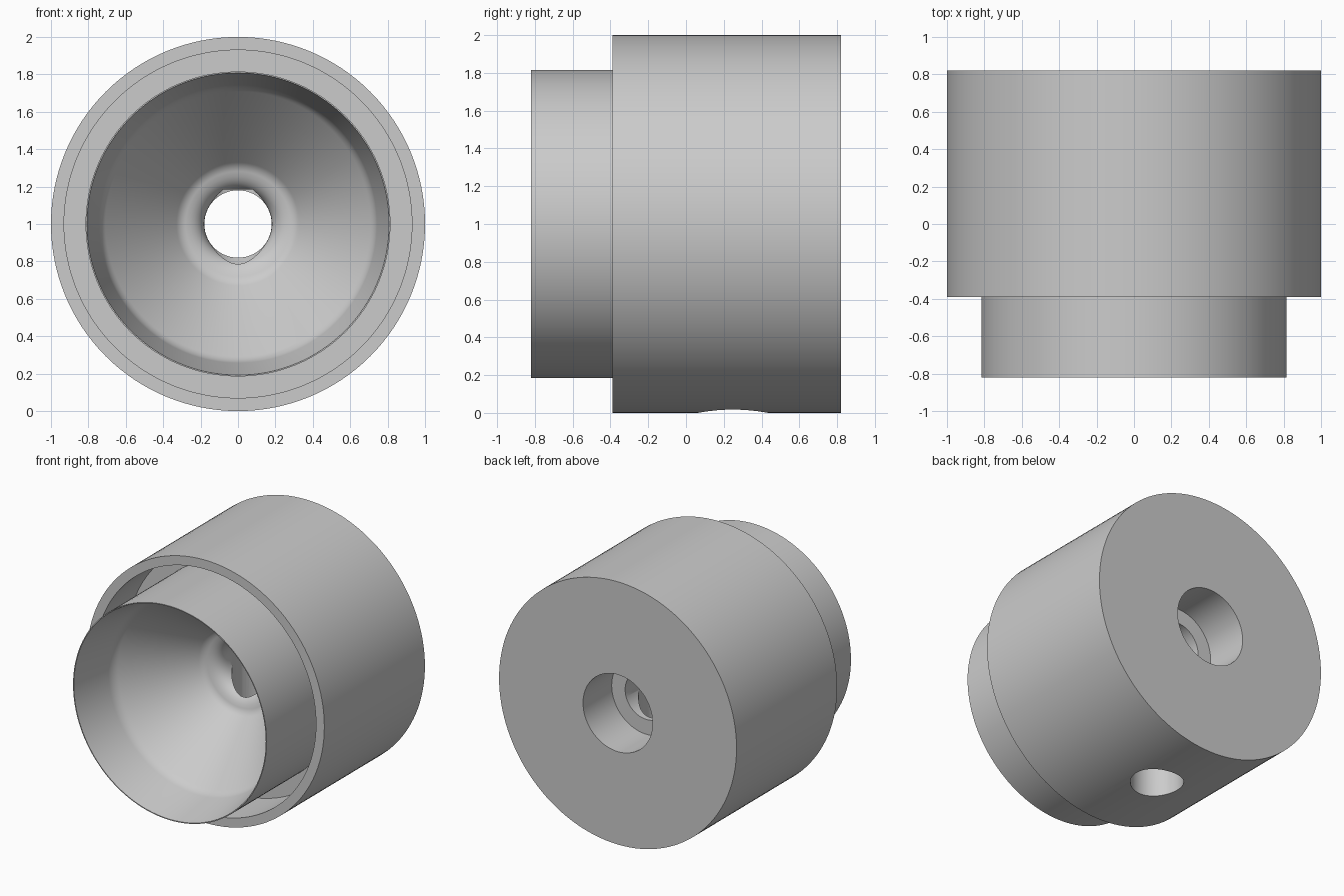
import bpy, bmesh, math
from mathutils import Vector, Matrix

if "Cube" in bpy.data.objects:
    bpy.data.objects.remove(bpy.data.objects["Cube"], do_unlink=True)

AXIS = Vector((0, 0, 1))  # the turning axis runs along y at this height

metal = bpy.data.materials.new("plain grey")
metal.use_nodes = True
grey = (0.6, 0.6, 0.6, 1)
metal.diffuse_color = grey
metal.node_tree.nodes["Principled BSDF"].inputs["Base Color"].default_value = grey


def make_object(name, bm):
    bmesh.ops.recalc_face_normals(bm, faces=bm.faces)
    mesh = bpy.data.meshes.new(name)
    bm.to_mesh(mesh)
    bm.free()
    obj = bpy.data.objects.new(name, mesh)
    bpy.context.collection.objects.link(obj)
    mesh.materials.append(metal)
    return obj


def rounded(corners, steps=8):
    """Closed outline of (radius, y, fillet) corners with the fillets filled in."""
    points = []
    for i, (r, y, fillet) in enumerate(corners):
        p = Vector((r, y))
        if not fillet:
            points.append(p)
            continue
        before = Vector(corners[i - 1][:2])
        after = Vector(corners[(i + 1) % len(corners)][:2])
        a = p + (before - p).normalized() * fillet
        b = p + (after - p).normalized() * fillet
        for k in range(steps + 1):
            t = k / steps
            points.append(a * (1 - t) ** 2 + p * 2 * t * (1 - t) + b * t * t)
    return points


def revolve(name, points, segments=128):
    bm = bmesh.new()
    verts = [bm.verts.new((p.x, p.y, AXIS.z)) for p in points]
    edges = [bm.edges.new((v, verts[(i + 1) % len(verts)])) for i, v in enumerate(verts)]
    bmesh.ops.spin(bm, geom=verts + edges, cent=AXIS, axis=(0, 1, 0),
                   angle=math.tau, steps=segments)
    bmesh.ops.remove_doubles(bm, verts=bm.verts, dist=0.0005)
    return make_object(name, bm)


# Turned body: outer sleeve, ring groove, thin-lipped cup, funnel, bore, back recess
body = revolve("turned_body", rounded([
    (1, 0.82, 0), (1, -0.39, 0), (0.93, -0.39, 0), (0.93, 0, 0),
    (0.815, 0, 0), (0.815, -0.82, 0), (0.808, -0.82, 0),
    (0.735, -0.46, 0.04), (0.31, 0.02, 0.03), (0.18, 0.055, 0.1),
    (0.18, 0.475, 0), (0.293, 0.475, 0), (0.293, 0.82, 0)]))

# Blind cross hole drilled up from underneath, through the bore
bottom, top = -0.2, 1.185
bm = bmesh.new()
bmesh.ops.create_cone(bm, cap_ends=True, segments=64, radius1=0.185, radius2=0.185,
                      depth=top - bottom,
                      matrix=Matrix.Translation((0, 0.248, (top + bottom) / 2)))
drill = make_object("cross_hole_cutter", bm)
drill.hide_render = True

cut = body.modifiers.new("cross_hole", "BOOLEAN")
cut.operation = "DIFFERENCE"
cut.solver = "EXACT"
cut.object = drill

bpy.ops.object.select_all(action="DESELECT")
body.select_set(True)
bpy.context.view_layer.objects.active = body
bpy.ops.object.modifier_apply(modifier=cut.name)
bpy.data.objects.remove(drill, do_unlink=True)

# Smooth walls with crisp rims
bpy.ops.object.shade_smooth_by_angle(angle=math.radians(30))
